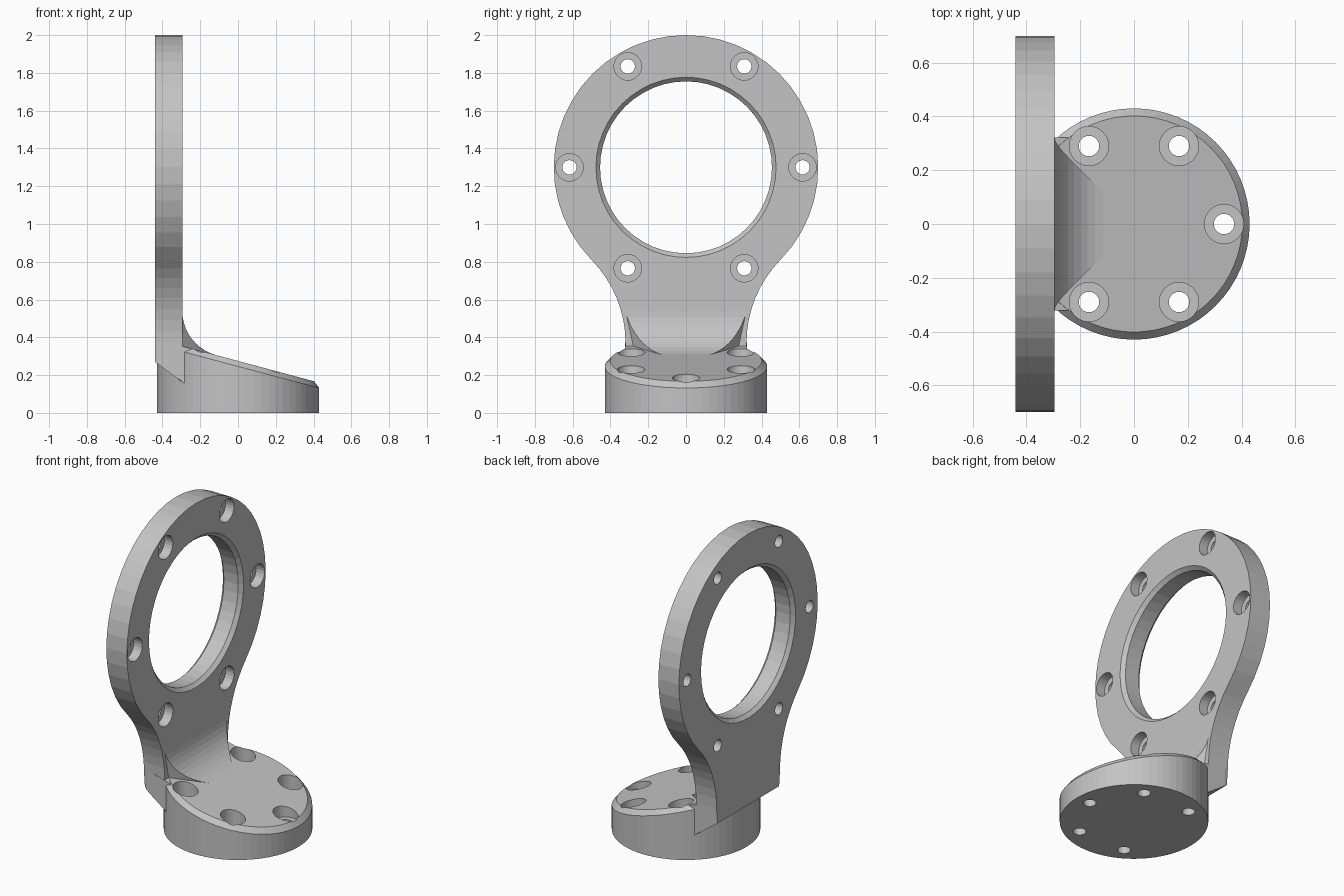
import bpy
import bmesh
from math import sin, cos, pi, radians, sqrt, atan2, tan
from mathutils import Matrix, Vector

if "Cube" in bpy.data.objects:
    bpy.data.objects.remove(bpy.data.objects["Cube"], do_unlink=True)

grey = bpy.data.materials.new("plain_grey")
grey.use_nodes = True
colour = (0.55, 0.55, 0.55, 1)
grey.diffuse_color = colour
grey.node_tree.nodes["Principled BSDF"].inputs["Base Color"].default_value = colour

# Main dimensions
BACK, FACE = -0.44, -0.295      # upright plate, along x
RING_Z, RING_R, BORE_R = 1.3, 0.70, 0.455
NECK, FLARE_R, CHAMFER = 0.32, 0.63, 0.022
BASE_R, TOP_Z, TILT = 0.43, 0.275, radians(15)
FLARE_Y = NECK + FLARE_R
FLARE_Z = RING_Z - sqrt((RING_R + FLARE_R) ** 2 - FLARE_Y ** 2)


def top_height(x):
    return TOP_Z - tan(TILT) * x


def finish(bm, name):
    bmesh.ops.recalc_face_normals(bm, faces=bm.faces)
    mesh = bpy.data.meshes.new(name)
    bm.to_mesh(mesh)
    bm.free()
    mesh.materials.append(grey)
    obj = bpy.data.objects.new(name, mesh)
    bpy.context.collection.objects.link(obj)
    return obj


def prism(bm, side_a, side_b):
    """Solid between two matching outlines."""
    a = [bm.verts.new(p) for p in side_a]
    b = [bm.verts.new(p) for p in side_b]
    caps = [bm.faces.new(a), bm.faces.new(b[::-1])]
    for i in range(len(a)):
        j = (i + 1) % len(a)
        bm.faces.new((a[i], b[i], b[j], a[j]))
    return caps


def lathe(name, profile, matrix, steps):
    """Closed turned solid from (radius, height) pairs."""
    bm = bmesh.new()
    rings = [[bm.verts.new(matrix @ Vector((r * cos(2 * pi * i / steps),
                                            r * sin(2 * pi * i / steps), h)))
              for i in range(steps)] for r, h in profile]
    for low, high in zip(rings, rings[1:]):
        for i in range(steps):
            j = (i + 1) % steps
            bm.faces.new((low[i], low[j], high[j], high[i]))
    bm.faces.new(rings[0][::-1])
    bm.faces.new(rings[-1])
    return finish(bm, name)


def combine(target, other, operation):
    mod = target.modifiers.new("combine", 'BOOLEAN')
    mod.operation, mod.solver, mod.object = operation, 'EXACT', other
    bpy.context.view_layer.objects.active = target
    bpy.ops.object.modifier_apply(modifier=mod.name)
    bpy.data.objects.remove(other, do_unlink=True)


def trim(bm, point, normal):
    """Cut away the side the normal points to and close the cut."""
    geom = bm.verts[:] + bm.edges[:] + bm.faces[:]
    cut = bmesh.ops.bisect_plane(bm, geom=geom, plane_co=point, plane_no=normal,
                                 clear_outer=True)["geom_cut"]
    rim = [e for e in cut if isinstance(e, bmesh.types.BMEdge)]
    bmesh.ops.contextual_create(bm, geom=rim)
    return rim


def chamfer(bm, edges, size):
    bmesh.ops.bevel(bm, geom=edges, offset=size, segments=1, affect='EDGES')


# Upright plate: ring flaring into a neck, chamfered on both faces
meet = atan2(RING_Z - FLARE_Z, FLARE_Y)
half = [(NECK, 0.1)]
for i in range(9):
    a = pi - meet * i / 8
    half.append((FLARE_Y + FLARE_R * cos(a), FLARE_Z + FLARE_R * sin(a)))
for i in range(1, 19):
    a = -meet + (pi / 2 + meet) * i / 18
    half.append((RING_R * cos(a), RING_Z + RING_R * sin(a)))
outline = half + [(-y, z) for y, z in half[-2::-1]]
bm = bmesh.new()
caps = prism(bm, [(BACK, y, z) for y, z in outline], [(FACE, y, z) for y, z in outline])
chamfer(bm, list({e for f in caps for e in f.edges}), CHAMFER)
trim(bm, Vector((BACK, 0, 0.27)), Vector((-0.115, 0, -0.155)))
bracket = finish(bm, "angle_bracket")

# Round base with a sloping, chamfered top
bm = bmesh.new()
bmesh.ops.create_cone(bm, cap_ends=True, segments=64, radius1=BASE_R, radius2=BASE_R,
                      depth=1, matrix=Matrix.Translation((0, 0, 0.5)))
rim = trim(bm, Vector((0, 0, TOP_Z)), Vector((sin(TILT), 0, cos(TILT))))
chamfer(bm, rim, 0.028)
combine(bracket, finish(bm, "round_base"), 'UNION')

# Corner block joining neck and base
bm = bmesh.new()
section = [(-0.37, 0.222), (-0.285, 0.157), (-0.22, 0.157),
           (-0.22, top_height(-0.22) - 0.001), (-0.37, top_height(-0.37) - 0.001)]
prism(bm, *[[(x, s * (NECK + 0.002), z) for x, z in section] for s in (-1, 1)])
combine(bracket, finish(bm, "corner_block"), 'UNION')

# Concave fillet between neck and base, tapering towards the middle
run = 0.186
fillet_r = run * tan(radians(52.5))
arc_x, arc_z = FACE + fillet_r, top_height(FACE) + run
section = [(FACE - 0.055, arc_z)]
for i in range(11):
    a = pi + radians(75) * i / 10
    section.append((arc_x + fillet_r * cos(a), arc_z + fillet_r * sin(a)))
section += [(section[-1][0], 0.24), (FACE - 0.055, 0.24)]


def fillet_width(x, z):
    rise = max(z - FLARE_Z, 0)
    flare = FLARE_R - sqrt(FLARE_R ** 2 - rise ** 2)
    return NECK - CHAMFER - (max(x, FACE) - FACE) + flare


bm = bmesh.new()
prism(bm, *[[(x, s * fillet_width(x, z), z) for x, z in section] for s in (-1, 1)])
bmesh.ops.triangulate(bm, faces=bm.faces[:])
combine(bracket, finish(bm, "neck_fillet"), 'UNION')

# Large bore, chamfered at both ends
along_x = Matrix.Rotation(pi / 2, 4, 'Y')
wide = BORE_R + CHAMFER
bore = [(wide, BACK - 0.05), (wide, BACK), (BORE_R, BACK + CHAMFER),
        (BORE_R, FACE - CHAMFER), (wide, FACE), (wide, FACE + 0.05)]
combine(bracket, lathe("bore_cutter", bore,
                       Matrix.Translation((0, 0, RING_Z)) @ along_x, 48), 'DIFFERENCE')


def screw_profile(bottom, floor, top):
    return [(0.038, bottom), (0.038, floor), (0.073, floor), (0.073, top)]


# Counterbored screw holes round the ring
for k in range(6):
    a = k * pi / 3
    place = Matrix.Translation((0, 0.617 * cos(a), RING_Z + 0.617 * sin(a))) @ along_x
    combine(bracket, lathe("ring_screw_cutter",
                           screw_profile(BACK - 0.1, FACE - 0.06, FACE + 0.03),
                           place, 24), 'DIFFERENCE')

# Counterbored screw holes in the base
for k in range(-2, 3):
    a = k * pi / 3
    place = Matrix.Translation((0.335 * cos(a), 0.335 * sin(a), 0))
    combine(bracket, lathe("base_screw_cutter", screw_profile(-0.1, 0.13, 0.45),
                           place, 24), 'DIFFERENCE')
